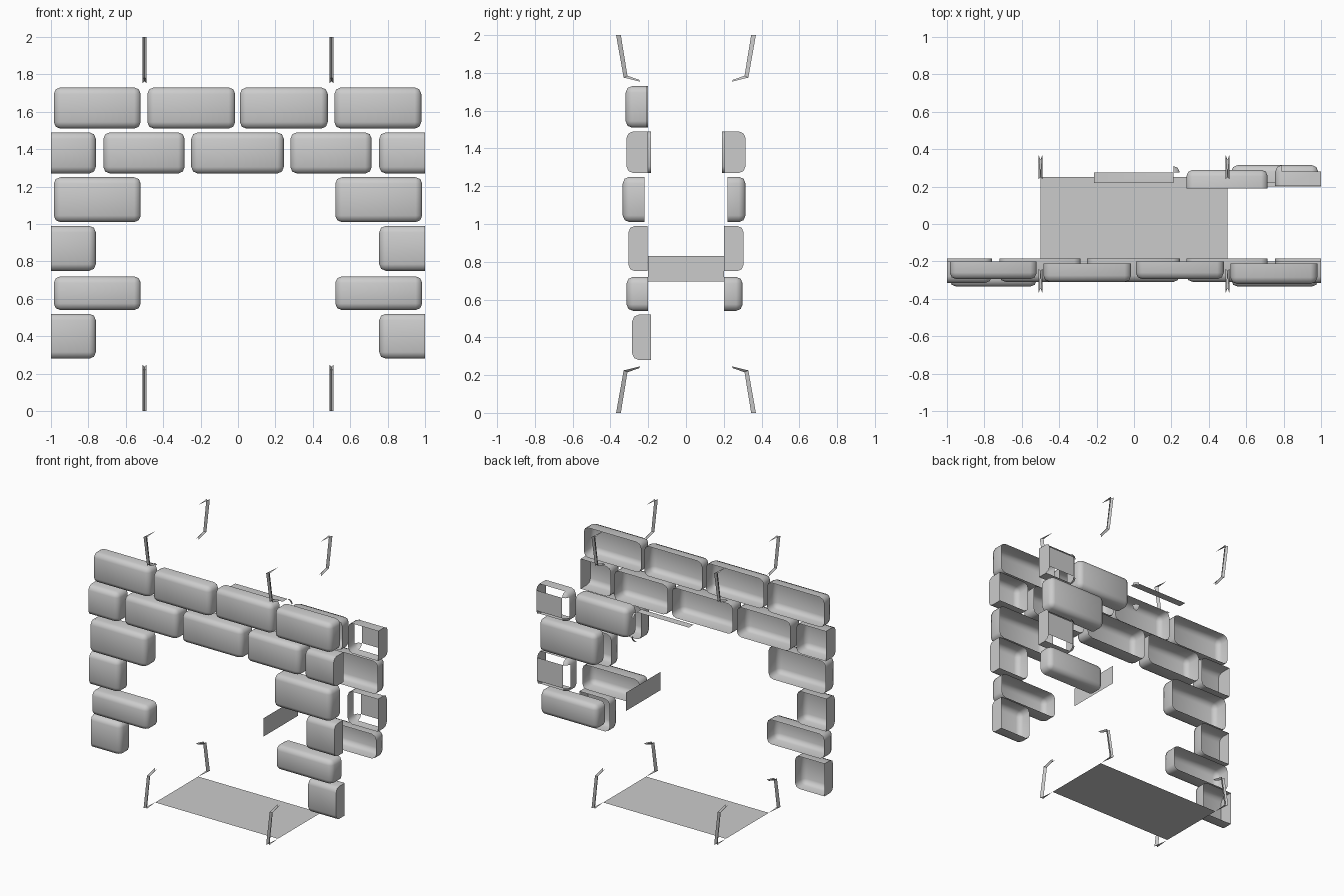
import bpy, bmesh, math
from mathutils import Vector

if "Cube" in bpy.data.objects:
    bpy.data.objects.remove(bpy.data.objects["Cube"])


def make_object(name, bm, smooth=False):
    mesh = bpy.data.meshes.new(name)
    bm.to_mesh(mesh)
    bm.free()
    ob = bpy.data.objects.new(name, mesh)
    bpy.context.collection.objects.link(ob)
    if smooth:
        bpy.ops.object.select_all(action='DESELECT')
        ob.select_set(True)
        bpy.context.view_layer.objects.active = ob
        bpy.ops.object.shade_smooth_by_angle(angle=math.radians(50))
    return ob


def strip_bevel(n):
    # rounded strip between the big face and one side wall
    return abs(n.y) > 0.15 and (abs(n.x) > 0.15) != (abs(n.z) > 0.15)


def brick(name, x, y, z, damage=None, radius=0.035, tilt=0):
    """Hollow rounded brick; y = (outer face, open rim). Flat cap where x = +-1."""
    bm = bmesh.new()
    bmesh.ops.create_cube(bm, size=1)
    for v in bm.verts:
        c = v.co
        v.co = Vector((x[c.x > 0], max(y) if c.y > 0 else min(y), z[c.z > 0]))
        if tilt and c.x < (x[0] + x[1]) / 2 and v.co.z == z[0]:
            v.co.z += tilt
    rim = [f for f in bm.faces
           if all(abs(v.co.y - y[1]) < 1e-5 for v in f.verts)]
    bmesh.ops.delete(bm, geom=rim, context='FACES')

    def on_plane(e, axis, value):
        return all(abs(v.co[axis] - value) < 1e-5 for v in e.verts)
    edges = [e for e in bm.edges if not (on_plane(e, 1, y[1])
             or on_plane(e, 0, 1) or on_plane(e, 0, -1))]
    bmesh.ops.bevel(bm, geom=edges, offset=radius, segments=2, profile=0.5,
                    affect='EDGES')
    bm.normal_update()
    dead = []
    if damage == 'cracked':
        dead = [f for f in bm.faces if strip_bevel(f.normal)]
    elif damage == 'remnant':
        for f in bm.faces:
            n, c = f.normal, f.calc_center_median()
            top = n.z > 0.98
            corner = (c.x > x[1] - radius and abs(n.x) > 0.1
                      and abs(n.y) > 0.15 and abs(n.z) > 0.1)
            if not (top or corner):
                dead.append(f)
    bmesh.ops.delete(bm, geom=dead, context='FACES')
    make_object(name, bm, True)


# Front wall: top course
Z1, Z2, Z3, Z4, Z5, Z6 = ((1.51, 1.73), (1.27, 1.49), (1.01, 1.25),
                          (0.75, 0.99), (0.54, 0.72), (0.28, 0.52))
for i, (x, y) in enumerate([((-0.985, -0.52), (-0.295, -0.2)),
                            ((-0.485, -0.015), (-0.31, -0.21)),
                            ((0.01, 0.48), (-0.295, -0.2)),
                            ((0.515, 0.98), (-0.32, -0.21))]):
    brick(f"front_top_brick_{i}", x, y, Z1)

# Front wall: second course
for i, (x, t) in enumerate([((-0.72, -0.285), 0), ((-0.25, 0.245), 0),
                            ((0.28, 0.715), 0.02)]):
    brick(f"front_lintel_brick_{i}", x, (-0.31, -0.185), Z2, tilt=t)

# Front wall: half bricks and full bricks on both jambs
for side in (-1, 1):
    tag = "left" if side < 0 else "right"
    half = (-1, -0.76) if side < 0 else (0.755, 1)
    full = (-0.985, -0.52) if side < 0 else (0.52, 0.985)
    for i, (z, y) in enumerate([(Z2, (-0.315, -0.2)), (Z4, (-0.305, -0.205)),
                                (Z6, (-0.285, -0.185))]):
        brick(f"front_{tag}_half_brick_{i}", half, y, z)
    for i, (z, y) in enumerate([(Z3, (-0.335, -0.22)), (Z5, (-0.315, -0.2))]):
        brick(f"front_{tag}_brick_{i}", full, y, z)

# Back wall: right side only, partly broken
brick("back_lintel_brick", (0.28, 0.715), (0.29, 0.19), Z2)
brick("back_half_brick_upper", (0.755, 1), (0.315, 0.205), Z2, 'cracked')
brick("back_brick_upper", (0.52, 0.985), (0.315, 0.22), Z3)
brick("back_half_brick_lower", (0.755, 1), (0.305, 0.2), Z4, 'cracked')
brick("back_brick_lower", (0.52, 0.985), (0.3, 0.2), Z5)
brick("back_brick_remnant", (-0.25, 0.245), (0.31, 0.22), Z2, 'remnant')


# Flat panels
def quad(name, pts):
    bm = bmesh.new()
    bm.faces.new([bm.verts.new(p) for p in pts])
    make_object(name, bm)


quad("floor_panel", [(-0.5, -0.25, 0), (0.5, -0.25, 0),
                     (0.5, 0.25, 0), (-0.5, 0.25, 0)])
quad("side_panel", [(0.35, -0.2, 0.695), (0.35, 0.2, 0.695),
                    (0.35, 0.2, 0.83), (0.35, -0.2, 0.83)])

# Bent V-section brackets at the corners, mirrored front/back and top/bottom
OUTER = [(0.37, 0.0), (0.33, 0.225), (0.24, 0.247)]
INNER = [(0.345, 0.0), (0.31, 0.215), (0.25, 0.236)]
for sx in (-1, 1):
    for sy in (-1, 1):
        for top in (0, 1):
            def place(dx, p):
                return (sx * 0.5 + dx, sy * p[0], 2 - p[1] if top else p[1])
            bm = bmesh.new()
            rows = [[bm.verts.new(place(-0.011, o)), bm.verts.new(place(0, i)),
                     bm.verts.new(place(0.011, o))]
                    for o, i in zip(OUTER, INNER)]
            for a, b in zip(rows, rows[1:]):
                for k in (0, 1):
                    bm.faces.new((a[k], a[k + 1], b[k + 1], b[k]))
            # pointed foot
            tip = bm.verts.new(place(0, (0.25, 0)))
            bm.faces.new((rows[0][0], rows[0][1], tip))
            bm.faces.new((rows[0][1], rows[0][2], tip))
            make_object("bracket_%s_%s_%s" % (
                "top" if top else "bottom", "front" if sy < 0 else "back",
                "left" if sx < 0 else "right"), bm)
